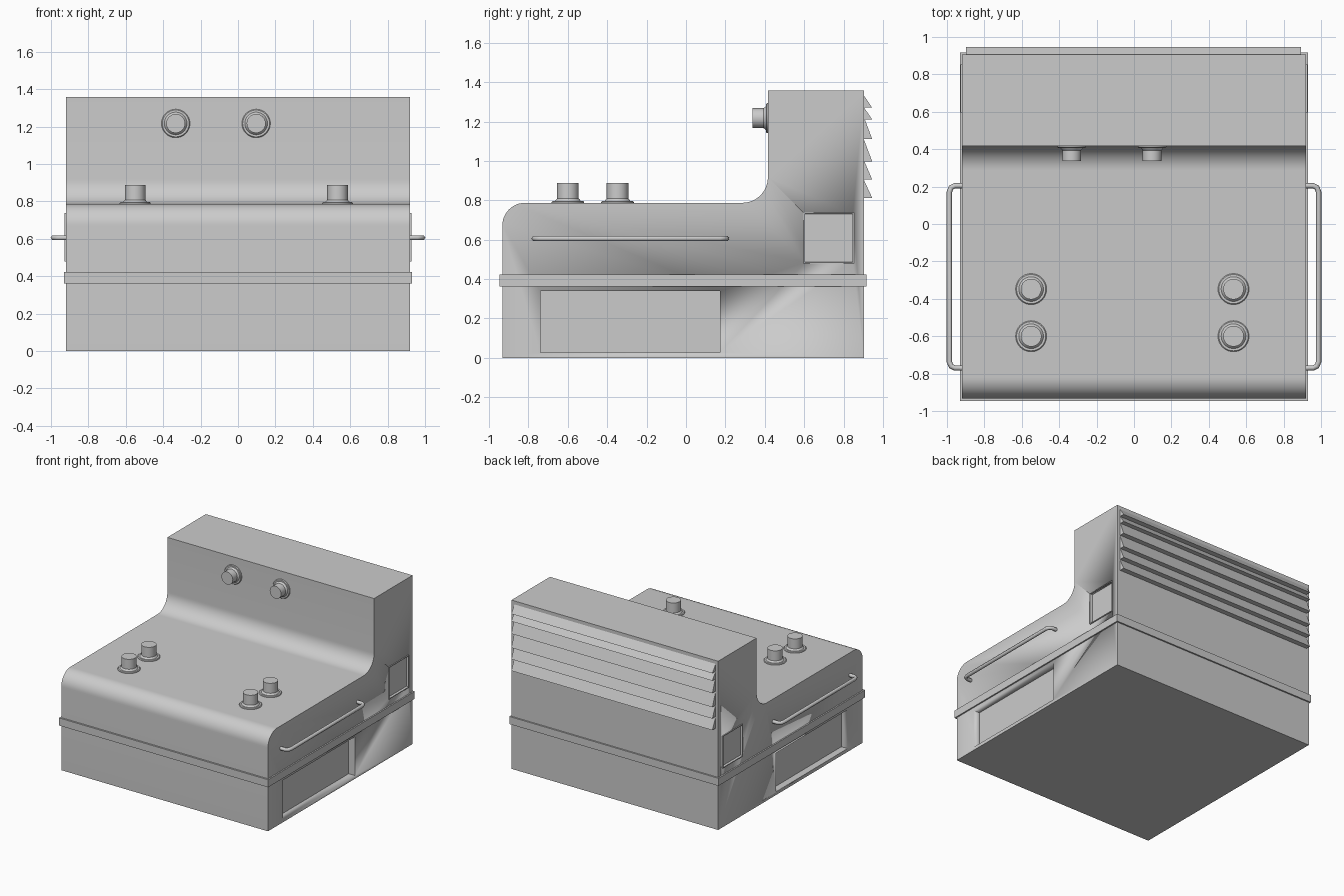
import bpy, bmesh, math
from mathutils import Matrix, Vector

if "Cube" in bpy.data.objects:
    bpy.data.objects.remove(bpy.data.objects["Cube"])

W = 0.92        # body half width
DECK = 0.787    # worktop height
WALL = 0.416    # front of the rear column


def finish(name, bm, angle=35):
    bmesh.ops.recalc_face_normals(bm, faces=bm.faces[:])
    me = bpy.data.meshes.new(name)
    bm.to_mesh(me)
    bm.free()
    ob = bpy.data.objects.new(name, me)
    bpy.context.collection.objects.link(ob)
    me.shade_smooth()
    me.set_sharp_from_angle(angle=math.radians(angle))
    return ob


def add_box(bm, lo, hi):
    c = [(a + b) / 2 for a, b in zip(lo, hi)]
    s = [b - a for a, b in zip(lo, hi)]
    return bmesh.ops.create_cube(bm, size=1, matrix=Matrix.Translation(c) @ Matrix.Diagonal((*s, 1)))


def add_prism(bm, pts, x0, x1):
    """Extrude a (y, z) outline along x."""
    f = bm.faces.new([bm.verts.new((x0, y, z)) for y, z in pts])
    r = bmesh.ops.extrude_face_region(bm, geom=[f])
    vs = [v for v in r["geom"] if isinstance(v, bmesh.types.BMVert)]
    bmesh.ops.translate(bm, verts=vs, vec=(x1 - x0, 0, 0))


def arc(cy, cz, r, a0, a1, n=12):
    return [(cy + r * math.cos(math.radians(a0 + (a1 - a0) * i / n)),
             cz + r * math.sin(math.radians(a0 + (a1 - a0) * i / n))) for i in range(n + 1)]


# body: side profile with rounded front edge and coved back
bm = bmesh.new()
R1, R2 = 0.115, 0.13
profile = [(-0.933, 0), (0.905, 0), (0.905, 1.358), (WALL, 1.358)]
profile += arc(WALL - R2, DECK + R2, R2, 0, -90)
profile += arc(-0.933 + R1, DECK - R1, R1, 90, 180)
add_prism(bm, profile, -W, W)
body = finish("body", bm)

# recesses in both sides
bm = bmesh.new()
for s in (-1, 1):
    for y0, y1, z0, z1, d in ((-0.74, 0.172, 0.027, 0.338, 0.055), (0.603, 0.847, 0.485, 0.73, 0.015)):
        xs = sorted((s * (W - d), s * (W + 0.1)))
        add_box(bm, (xs[0], y0, z0), (xs[1], y1, z1))
cutter = finish("recess_cutter", bm)
mod = body.modifiers.new("recesses", 'BOOLEAN')
mod.object, mod.operation, mod.solver = cutter, 'DIFFERENCE', 'EXACT'
bpy.context.view_layer.objects.active = body
body.select_set(True)
bpy.ops.object.modifier_apply(modifier=mod.name)
bpy.data.objects.remove(cutter)

# trim belt
bm = bmesh.new()
add_box(bm, (-0.931, -0.947, 0.362), (0.931, 0.917, 0.423))
finish("trim_belt", bm)

# side vent panels: thin raised rim with sunken centre
for s, side in ((-1, "left"), (1, "right")):
    bm = bmesh.new()
    add_box(bm, (W - 0.014, 0.597, 0.478), (W + 0.007, 0.853, 0.738))
    face = max(bm.faces, key=lambda f: f.calc_center_median().x)
    bmesh.ops.inset_region(bm, faces=[face], thickness=0.009)
    bmesh.ops.inset_region(bm, faces=[face], thickness=0.003)
    bmesh.ops.translate(bm, verts=face.verts[:], vec=(-0.018, 0, 0))
    bmesh.ops.scale(bm, vec=(s, 1, 1), verts=bm.verts[:])
    finish(side + "_vent_panel", bm)

# rear louvres
bm = bmesh.new()
for top, bot in ((1.33, 1.27), (1.27, 1.21), (1.22, 1.11), (1.105, 0.997), (1.0, 0.905), (0.9, 0.812)):
    add_prism(bm, [(0.895, top), (0.905, top), (0.946, bot), (0.895, bot)], -0.897, 0.893)
finish("rear_louvres", bm, 20)


# knobs: lathed flange and stem
def knob(name, loc, rot, s, height):
    pts = [(0, -0.02), (0.083, -0.02), (0.083, 0.004), (0.078, 0.009), (0.066, 0.009),
           (0.055, 0.022), (0.055, height), (0, height)]
    bm = bmesh.new()
    vs = [bm.verts.new((r * s, 0, z)) for r, z in pts]
    es = [bm.edges.new(p) for p in zip(vs, vs[1:])]
    bmesh.ops.spin(bm, geom=vs + es, cent=(0, 0, 0), axis=(0, 0, 1), angle=math.tau, steps=32)
    bmesh.ops.remove_doubles(bm, verts=bm.verts[:], dist=1e-4)
    bm.transform(Matrix.Translation(loc) @ Matrix.Rotation(rot, 4, 'X'))
    finish(name, bm)


for x, side in ((-0.55, "left"), (0.532, "right")):
    for y, row in ((-0.60, "front"), (-0.348, "rear")):
        knob(f"{side}_{row}_deck_knob", (x, y, DECK), 0, 1, 0.102)
for x, side in ((-0.333, "left"), (0.097, "right")):
    knob(side + "_wall_knob", (x, WALL, 1.217), math.pi / 2, 0.92, 0.079)

# side handles: bent tube
half = [(0.91, 0.205), (0.958, 0.205), (0.978, 0.195), (0.987, 0.172)]
path = half + [(x, -0.565 - y) for x, y in reversed(half)]
for s, side in ((-1, "left"), (1, "right")):
    cu = bpy.data.curves.new(side + "_handle", 'CURVE')
    cu.dimensions = '3D'
    cu.bevel_depth, cu.bevel_resolution, cu.use_fill_caps = 0.0145, 1, True
    sp = cu.splines.new('POLY')
    sp.points.add(len(path) - 1)
    for p, (x, y) in zip(sp.points, path):
        p.co = (s * x, y, 0.606, 1)
    sp.use_smooth = True
    bpy.context.collection.objects.link(bpy.data.objects.new(side + "_handle", cu))
